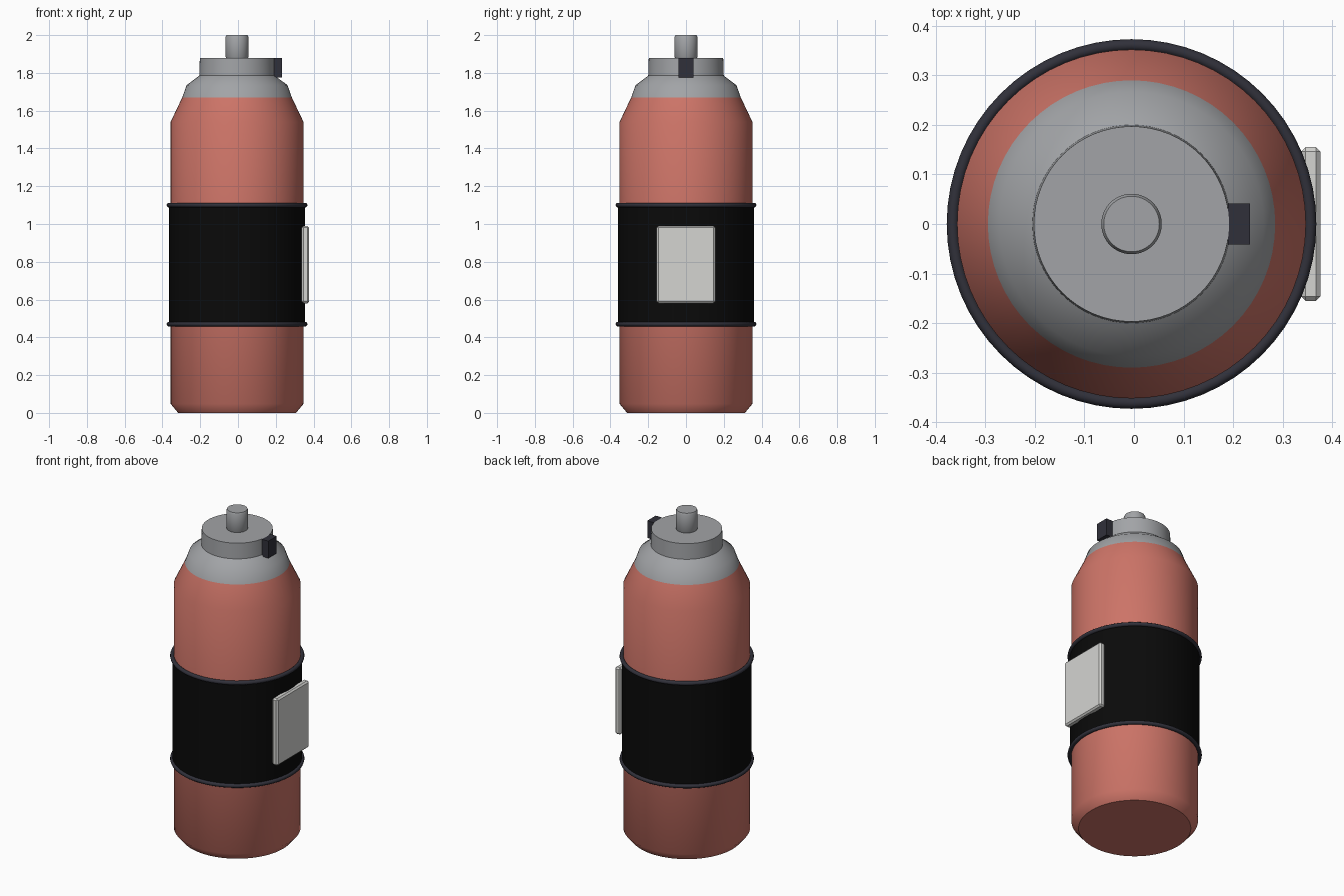
import bpy, bmesh, math

cube = bpy.data.objects.get("Cube")
if cube:
    bpy.data.objects.remove(cube, do_unlink=True)

AXIS_X = -0.005
SEGMENTS = 64


def material(name, color):
    m = bpy.data.materials.new(name)
    m.use_nodes = True
    m.diffuse_color = (*color, 1)
    bsdf = m.node_tree.nodes["Principled BSDF"]
    bsdf.inputs["Base Color"].default_value = (*color, 1)
    bsdf.inputs["Roughness"].default_value = 0.6
    return m


red = material("coral_red", (0.61, 0.175, 0.137))
grey = material("metal_grey", (0.36, 0.37, 0.385))
black = material("sleeve_black", (0.003, 0.003, 0.003))
dark = material("dark_rubber", (0.03, 0.03, 0.042))
pale = material("pale_label", (0.66, 0.66, 0.64))


def finish(bm, name, mats, smooth=True):
    bmesh.ops.recalc_face_normals(bm, faces=bm.faces)
    mesh = bpy.data.meshes.new(name)
    bm.to_mesh(mesh)
    bm.free()
    obj = bpy.data.objects.new(name, mesh)
    bpy.context.collection.objects.link(obj)
    for m in mats:
        mesh.materials.append(m)
    if smooth:
        bpy.ops.object.select_all(action="DESELECT")
        obj.select_set(True)
        bpy.context.view_layer.objects.active = obj
        bpy.ops.object.shade_smooth_by_angle(angle=math.radians(45))
    return obj


def lathe(name, profile, mats, closed=False):
    """Turn (radius, height) points round the bottle axis."""
    bm = bmesh.new()
    rings = []
    for r, z in profile:
        angles = [2 * math.pi * i / SEGMENTS for i in range(SEGMENTS)]
        rings.append([bm.verts.new((AXIS_X + r * math.cos(a), r * math.sin(a), z))
                      for a in angles])
    pairs = list(zip(rings, rings[1:]))
    if closed:
        pairs.append((rings[-1], rings[0]))
    else:
        bm.faces.new(rings[0])
        bm.faces.new(rings[-1])
    for low, high in pairs:
        for i in range(SEGMENTS):
            j = (i + 1) % SEGMENTS
            bm.faces.new((low[i], low[j], high[j], high[i]))
    return finish(bm, name, mats)


def box(name, low, high, mat, bevel=0):
    bm = bmesh.new()
    bmesh.ops.create_cube(bm, size=1)
    for v in bm.verts:
        v.co = [(a + b) / 2 + c * (b - a) for a, b, c in zip(low, high, v.co)]
    if bevel:
        bmesh.ops.bevel(bm, geom=bm.edges[:], offset=bevel, segments=1, affect="EDGES")
    return finish(bm, name, [mat], smooth=False)


# Bottle with its metal shoulder and neck
SHOULDER_Z = 1.67
bottle = lathe("bottle", [(0.312, 0), (0.352, 0.048), (0.352, 1.54), (0.29, SHOULDER_Z),
                          (0.267, 1.735), (0.2, 1.785), (0.197, 1.88)], [red, grey])
for face in bottle.data.polygons:
    face.material_index = int(face.center.z > SHOULDER_Z)

# Push button on the neck
lathe("top_button", [(0.055, 1.875), (0.061, 1.885), (0.061, 1.99), (0.056, 2.0)], [grey])

# Sleeve and its two edge bands
lathe("sleeve", [(0.35, 0.47), (0.36, 0.47), (0.36, 1.10), (0.35, 1.10)], [black], closed=True)
for name, z in (("lower_band", 0.47), ("upper_band", 1.10)):
    turns = [2 * math.pi * k / 10 for k in range(10)]
    lathe(name, [(0.361 + 0.012 * math.cos(t), z + 0.012 * math.sin(t)) for t in turns],
          [dark], closed=True)

# Side label plate and neck clip
box("side_plate", (0.337, -0.155, 0.58), (0.376, 0.155, 0.99), pale, bevel=0.009)
box("neck_clip", (0.19, -0.041, 1.775), (0.234, 0.041, 1.88), dark)
